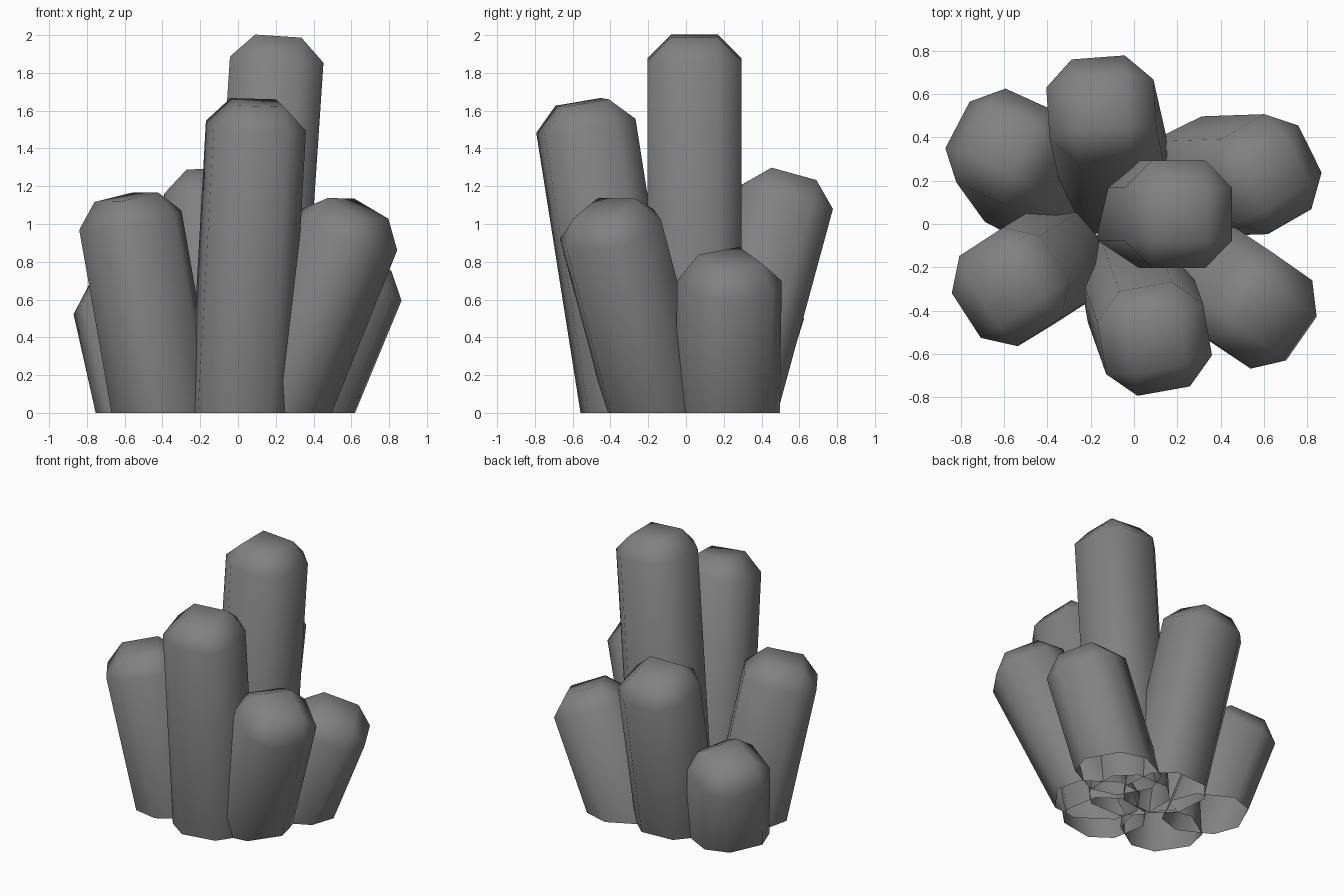
import bpy, bmesh, math
from mathutils import Vector, Matrix

cube = bpy.data.objects.get("Cube")
if cube:
    bpy.data.objects.remove(cube, do_unlink=True)

# One plain stone grey for every column
stone = bpy.data.materials.new("stone_grey")
stone.use_nodes = True
grey = (0.22, 0.22, 0.22, 1)
stone.diffuse_color = grey
stone.node_tree.nodes["Principled BSDF"].inputs["Base Color"].default_value = grey

HALF, BEVEL, LENGTH = 0.248, 0.125, 4.0


def column(name, base, shoulder, twist):
    """Chamfered box leaning from base (x, y) to its shoulder, open at the ground."""
    foot, top = Vector((*base, 0)), Vector(shoulder)
    axis = (top - foot).normalized()
    lean = Vector((0, 0, 1)).rotation_difference(axis).to_matrix().to_4x4()

    bm = bmesh.new()
    bmesh.ops.create_cube(bm, size=1)
    bmesh.ops.scale(bm, vec=(2 * HALF, 2 * HALF, LENGTH), verts=bm.verts)
    bmesh.ops.bevel(bm, geom=bm.edges[:], offset=BEVEL, segments=1,
                    profile=0.5, affect='EDGES')
    # Chamfered end sits just above the shoulder
    bmesh.ops.translate(bm, vec=(0, 0, BEVEL - LENGTH / 2), verts=bm.verts)
    bm.transform(Matrix.Translation(top) @ lean
                 @ Matrix.Rotation(math.radians(twist), 4, 'Z'))
    # Cut flat and open at the ground
    bmesh.ops.bisect_plane(bm, geom=bm.verts[:] + bm.edges[:] + bm.faces[:],
                           plane_co=(0, 0, 0), plane_no=(0, 0, 1), clear_inner=True)

    mesh = bpy.data.meshes.new(name)
    bm.to_mesh(mesh)
    bm.free()
    mesh.materials.append(stone)
    ob = bpy.data.objects.new(name, mesh)
    bpy.context.collection.objects.link(ob)
    bpy.ops.object.select_all(action='DESELECT')
    ob.select_set(True)
    bpy.context.view_layer.objects.active = ob
    bpy.ops.object.shade_smooth_by_angle(angle=math.radians(60))


# Cluster of leaning columns around the tall centre one
column("centre_column", (0.08, 0.045), (0.205, 0.045, 1.87), 0)
column("front_column", (0.01, -0.29), (0.095, -0.53, 1.52), 10)
column("front_left_column", (0.20, -0.14), (0.59, -0.40, 0.97), -35)
column("back_left_column", (0.32, 0.22), (0.61, 0.23, 0.70), 28)
column("front_right_column", (-0.39, -0.18), (-0.57, -0.29, 1.02), 33)
column("back_right_column", (-0.47, 0.18), (-0.60, 0.36, 0.58), -26)
column("back_column", (-0.08, 0.22), (-0.15, 0.53, 1.14), 4)
